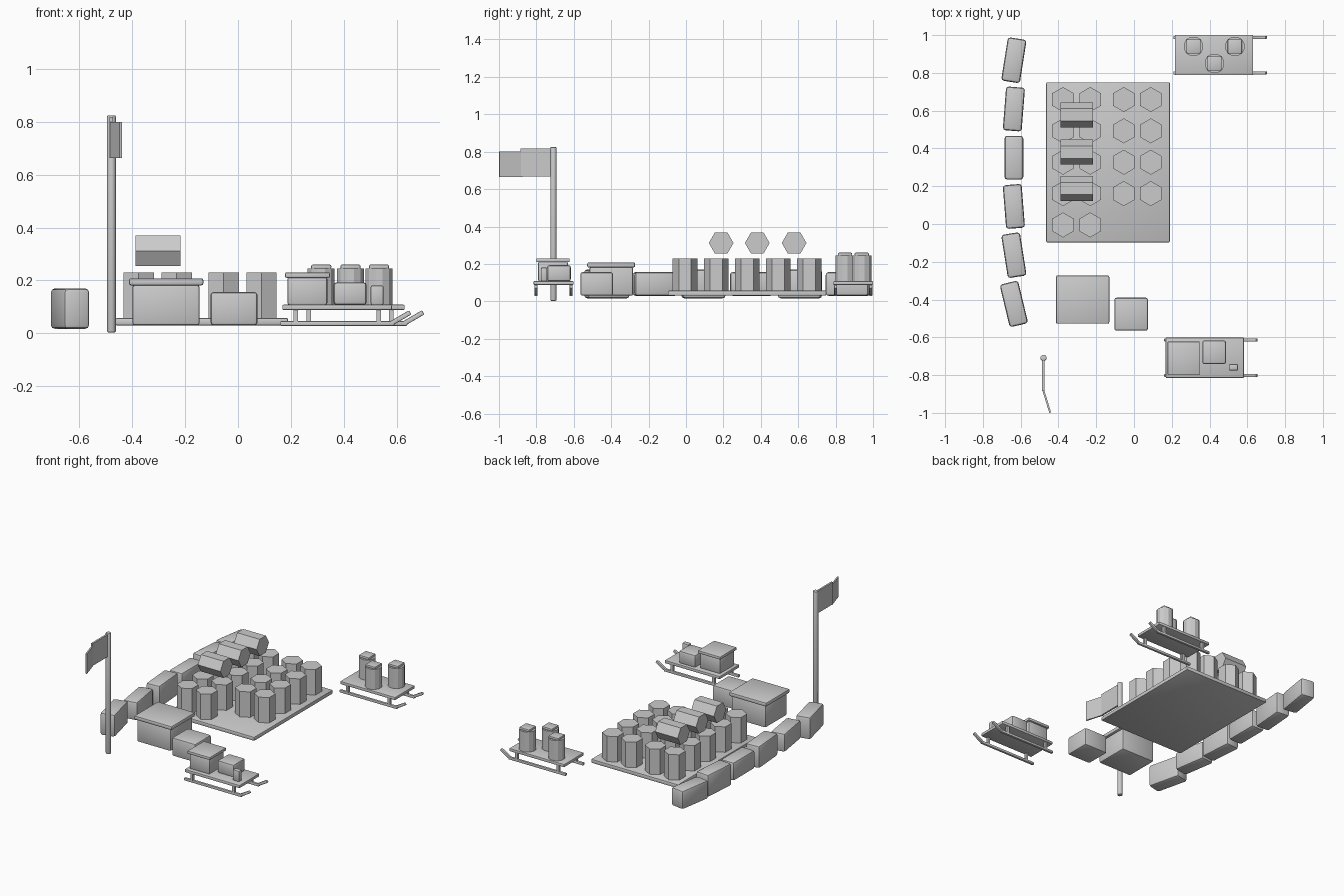
import bpy
from math import radians, atan2, hypot
from mathutils import Vector

default = bpy.data.objects.get("Cube")
if default:
    bpy.data.objects.remove(default, do_unlink=True)

grey = bpy.data.materials.new("plain grey")
grey.use_nodes = True
COLOUR = (0.6, 0.6, 0.6, 1)
grey.diffuse_color = COLOUR
grey.node_tree.nodes["Principled BSDF"].inputs["Base Color"].default_value = COLOUR


def finish(ob, name, bevel=0, segments=2):
    ob.name = name
    ob.data.materials.append(grey)
    if bevel:
        bpy.ops.object.transform_apply(location=False, rotation=False, scale=True)
        mod = ob.modifiers.new("soft edges", "BEVEL")
        mod.width = bevel
        mod.segments = segments
        bpy.ops.object.modifier_apply(modifier=mod.name)
        bpy.ops.object.shade_smooth_by_angle(angle=radians(35))
    return ob


def box(name, centre, size, bevel=0.0, rot=(0, 0, 0)):
    bpy.ops.mesh.primitive_cube_add(size=1, location=centre, rotation=rot)
    ob = bpy.context.object
    ob.scale = size
    return finish(ob, name, bevel)


def span(name, x, y, z, bevel=0.0):
    """Box given by its extent along each axis."""
    lo, hi = Vector((x[0], y[0], z[0])), Vector((x[1], y[1], z[1]))
    return box(name, (lo + hi) / 2, hi - lo, bevel)


def prism(name, centre, sides, radius, length, rot=(0, 0, 0), bevel=0.0):
    bpy.ops.mesh.primitive_cylinder_add(vertices=sides, radius=radius, depth=length,
                                        location=centre, rotation=rot)
    return finish(bpy.context.object, name, bevel)


# Storage pad with rows of upright six-sided drums
span("storage_pad", (-0.465, 0.19), (-0.097, 0.75), (0.03, 0.057), 0.006)
for row in range(5):
    for x in (-0.376, -0.232, -0.054, 0.089)[:4 if row else 2]:
        prism("upright_drum", (x, -0.005 + 0.166 * row, 0.143), 6, 0.066, 0.174)

# Drums lying on their sides above the left columns
for y in (0.188, 0.381, 0.578):
    prism("lying_drum", (-0.303, y, 0.312), 6, 0.066, 0.17, (0, radians(90), 0))

# Curved wall of bags, alternating in height
for i in range(6):
    height = 0.153 if i % 2 == 0 else 0.127
    box("wall_bag", (-0.636, -0.423 + 0.258 * i, 0.093), (0.1, 0.232, height), 0.015,
        (0, 0, radians(13.5 - 4.5 * i)))

# Ground crates
span("large_crate", (-0.4, -0.145), (-0.517, -0.283), (0.03, 0.183), 0.01)
span("large_crate_lid", (-0.413, -0.131), (-0.528, -0.272), (0.181, 0.208), 0.008)
span("small_crate", (-0.104, 0.074), (-0.565, -0.39), (0.03, 0.156), 0.012)

# Flag with two bent panels
prism("flag_pole", (-0.479, -0.709, 0.414), 8, 0.018, 0.822, (0, 0, radians(22.5)), 0.005)
span("flag_inner_panel", (-0.486, -0.474), (-0.885, -0.72), (0.667, 0.818))
box("flag_outer_panel", (-0.463, -0.936, 0.732), (0.01, 0.13, 0.136), 0,
    (0, 0, radians(17)))


def sled(cx, cy):
    box("sled_deck", (cx, cy, 0.098), (0.414, 0.213, 0.02), 0.004)
    tip_start, tip_end = (0.205, 0.037), (0.272, 0.076)
    dx, dz = tip_end[0] - tip_start[0], tip_end[1] - tip_start[1]
    for side in (-1, 1):
        y = cy + side * 0.094
        box("sled_runner", (cx + 0.001, y, 0.037), (0.432, 0.017, 0.018), 0.004)
        box("sled_runner_tip", (cx + 0.239, y, 0.057), (hypot(dx, dz) + 0.01, 0.017, 0.018),
            0.004, (0, -atan2(dz, dx), 0))
        for end in (-1, 1):
            box("sled_post", (cx + end * 0.157, y, 0.067), (0.017, 0.017, 0.05))


# Front sled with boxes
sled(0.375, -0.708)
span("sled_chest", (0.187, 0.338), (-0.79, -0.632), (0.107, 0.212), 0.008)
span("sled_chest_lid", (0.178, 0.348), (-0.8, -0.622), (0.21, 0.23), 0.005)
span("sled_box", (0.362, 0.487), (-0.742, -0.616), (0.107, 0.193), 0.012)
span("sled_can", (0.502, 0.551), (-0.776, -0.742), (0.107, 0.181), 0.007)

# Rear sled with capped canisters
sled(0.424, 0.894)
for x, y in ((0.315, 0.94), (0.534, 0.94), (0.426, 0.85)):
    prism("canister", (x, y, 0.176), 12, 0.053, 0.138, (0, 0, radians(15)))
    box("canister_cap", (x, y, 0.251), (0.076, 0.076, 0.018), 0.006)
